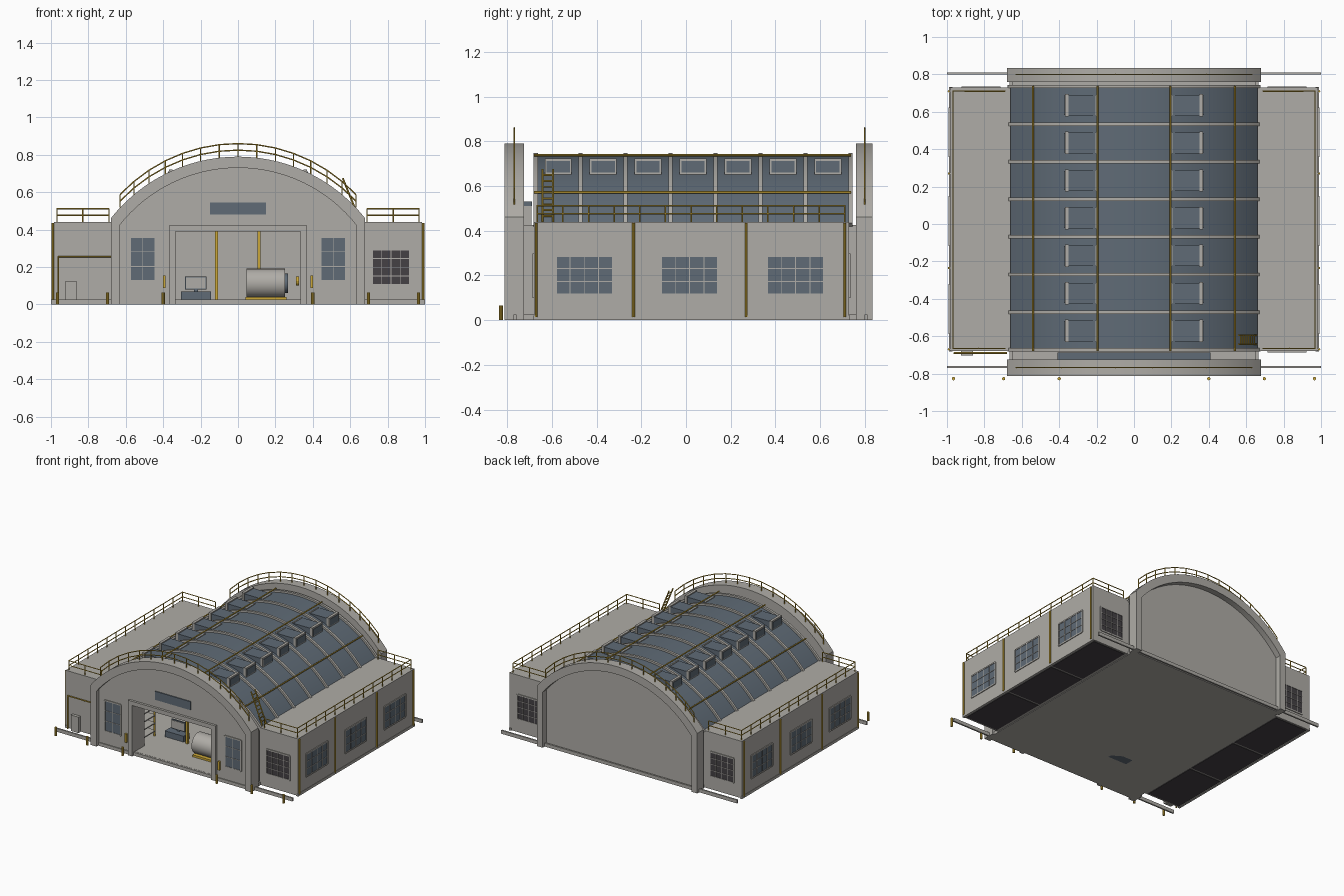
import bpy, bmesh, math
from mathutils import Vector

cube = bpy.data.objects.get("Cube")
if cube:
    bpy.data.objects.remove(cube)


def material(name, rgb):
    m = bpy.data.materials.new(name)
    m.use_nodes = True
    m.diffuse_color = (*rgb, 1)
    m.node_tree.nodes["Principled BSDF"].inputs["Base Color"].default_value = (*rgb, 1)
    return m


CONCRETE = material("concrete grey", (0.43, 0.415, 0.385))
SLATE = material("slate blue", (0.115, 0.147, 0.182))
YELLOW = material("safety yellow", (0.60, 0.39, 0.04))
DARK = material("charcoal", (0.058, 0.052, 0.058))
ROOF_R, ROOF_Z = 0.87, -0.136      # roof arc radius and centre height
ARCH_R, ARCH_Z = 0.866, -0.076     # gable arc radius and centre height
FRONT, BACK = -0.675, 0.73         # ends of the vaulted hall


class Part:
    """Collects simple solids into one object with one material."""

    def __init__(self):
        self.bm = bmesh.new()

    def box(self, x0, x1, y0, y1, z0, z1):
        vs = bmesh.ops.create_cube(self.bm, size=1)["verts"]
        for v in vs:
            v.co = ((x0 + x1) / 2 + v.co.x * (x1 - x0),
                    (y0 + y1) / 2 + v.co.y * (y1 - y0),
                    (z0 + z1) / 2 + v.co.z * (z1 - z0))
        return self

    def rod(self, a, b, r=0.004, n=6):
        a, b = Vector(a), Vector(b)
        d = b - a
        vs = bmesh.ops.create_cone(self.bm, cap_ends=True, segments=n, radius1=r,
                                   radius2=r, depth=d.length)["verts"]
        q = d.to_track_quat("Z", "Y")
        for v in vs:
            v.co = q @ v.co + (a + b) / 2
        return self

    def prism(self, profile, y0, y1):
        face = self.bm.faces.new([self.bm.verts.new((x, y0, z)) for x, z in profile])
        out = bmesh.ops.extrude_face_region(self.bm, geom=[face])["geom"]
        for v in out:
            if isinstance(v, bmesh.types.BMVert):
                v.co.y = y1
        return self

    def railing(self, feet, height):
        for p in feet:
            self.rod(p, p + Vector((0, 0, height)), 0.0035)
        for a, b in zip(feet, feet[1:]):
            for h in (height, height * 0.5):
                up = Vector((0, 0, h))
                self.rod(a + up, b + up, 0.0035)

    def done(self, name, mat, smooth=False):
        bmesh.ops.recalc_face_normals(self.bm, faces=self.bm.faces)
        mesh = bpy.data.meshes.new(name)
        self.bm.to_mesh(mesh)
        self.bm.free()
        mesh.materials.append(mat)
        ob = bpy.data.objects.new(name, mesh)
        bpy.context.collection.objects.link(ob)
        if smooth:
            bpy.ops.object.select_all(action="DESELECT")
            ob.select_set(True)
            bpy.context.view_layer.objects.active = ob
            bpy.ops.object.shade_smooth_by_angle()


def arc(r, zc, half, n=36):
    a = math.asin(half / r)
    ts = [-a + 2 * a * i / n for i in range(n + 1)]
    return [(r * math.sin(t), zc + r * math.cos(t)) for t in ts]


def outline(r, zc, half):
    return [(-half, 0)] + arc(r, zc, half) + [(half, 0)]


def roof_height(x, r=ROOF_R):
    return ROOF_Z + math.sqrt(r * r - x * x)


DOOR = [(0.335, 0), (0.335, 0.39), (-0.335, 0.39), (-0.335, 0)]

# Gable arches with recessed end walls
for name, y0, y1 in (("front_arch", -0.812, -0.725), ("back_arch", 0.76, 0.835)):
    ring = outline(ARCH_R, ARCH_Z, 0.68) + outline(0.806, ARCH_Z, 0.63)[::-1]
    Part().prism(ring, y0, y1).done(name, CONCRETE, True)
gable = outline(0.808, ARCH_Z, 0.632)
Part().prism(gable + DOOR, -0.785, -0.73).done("front_wall", CONCRETE, True)
Part().prism(gable, 0.765, 0.79).done("back_wall", CONCRETE, True)

# Hall ends, links to the gables, and floor
hall = outline(0.86, ROOF_Z, 0.65)
Part().prism(hall + DOOR, FRONT, FRONT + 0.02).done("hall_front", CONCRETE, True)
Part().prism(hall, BACK - 0.02, BACK).done("hall_back", CONCRETE, True)
link = [(-0.65, 0), (-0.65, 0.425), (0.65, 0.425), (0.65, 0)]
Part().prism(link + DOOR, -0.73, FRONT).done("front_link", CONCRETE)
Part().prism(link, BACK, 0.768).done("back_link", CONCRETE)
Part().box(-0.41, 0.41, -0.73, -0.69, 0.42, 0.51).done("door_header", CONCRETE)
Part().box(-0.41, 0.41, -0.73, -0.688, 0.51, 0.53).done("header_cap", SLATE)
Part().box(-0.665, 0.665, -0.785, 0.765, 0, 0.025).done("hall_floor", CONCRETE)

# Vaulted roof with ribs and purlin pipes
shell = arc(ROOF_R, ROOF_Z, 0.665) + arc(0.85, ROOF_Z, 0.65)[::-1]
Part().prism(shell, FRONT, BACK).done("vault_roof", SLATE, True)
ribs = Part()
rib = arc(0.884, ROOF_Z, 0.675) + arc(0.86, ROOF_Z, 0.657)[::-1]
for i in range(8):
    y = -0.672 + i * 0.201
    ribs.prism(rib, y - 0.009, y + 0.009)
ribs.done("roof_ribs", CONCRETE, True)
purlins = Part()
for x in (-0.54, -0.195, 0.195, 0.54):
    z = roof_height(x) + 0.026
    purlins.rod((x, -0.68, z), (x, 0.738, z), 0.005)
purlins.done("roof_purlins", YELLOW)

# Roof dormers, one pair in every bay
tops, frames, panes = Part(), Part(), Part()
for i in range(7):
    y = -0.5715 + i * 0.201
    for s in (-1, 1):
        tops.box(*sorted((s * 0.2, s * 0.352)), y - 0.056, y + 0.056, 0.64, 0.714)
        frames.box(*sorted((s * 0.35, s * 0.37)), y - 0.06, y + 0.06, 0.64, 0.722)
        frames.box(*sorted((s * 0.195, s * 0.205)), y - 0.056, y + 0.056, 0.69, 0.718)
        panes.box(*sorted((s * 0.366, s * 0.373)), y - 0.052, y + 0.052, 0.66, 0.711)
tops.done("dormer_tops", SLATE)
frames.done("dormer_frames", CONCRETE)
panes.done("dormer_panes", SLATE)

# Side annexes with dark bases
annex, base = Part(), Part()
for s in (-1, 1):
    annex.box(*sorted((s * 0.66, s * 0.985)), -0.68, BACK, 0.004, 0.44)
    annex.box(*sorted((s * 0.97, s * 0.988)), -0.683, BACK + 0.003, 0, 0.02)
    for i in range(3):
        y = -0.665 + i * 0.466
        base.box(*sorted((s * 0.69, s * 0.965)), y, y + 0.45, 0, 0.006)
annex.done("annexes", CONCRETE)
base.done("annex_bases", DARK)

# Windows: pane plate, surround and glazing bars
blue, dark, bars = Part(), Part(), Part()


def window(pane, axis, u, half, wall, out, z0, z1, cols, rows):
    def slab(part, u0, u1, d0, d1, za, zb):
        d = sorted((wall + out * d0, wall + out * d1))
        part.box(*((u0, u1, *d) if axis == "x" else (*d, u0, u1)), za, zb)
    slab(pane, u - half, u + half, -0.002, 0.003, z0, z1)
    for i in range(cols + 1):
        c, w = u - half + 2 * half * i / cols, 0.005 if i in (0, cols) else 0.002
        slab(bars, c - w, c + w, -0.002, 0.006, z0, z1)
    for i in range(rows + 1):
        c, w = z0 + (z1 - z0) * i / rows, 0.005 if i in (0, rows) else 0.002
        slab(bars, u - half, u + half, -0.002, 0.006, c - w, c + w)


for s in (-1, 1):
    for y in (-0.455, 0.016, 0.49):
        window(blue, "y", y, 0.128, s * 0.985, s, 0.115, 0.288, 4, 3)
    window(blue, "x", s * 0.509, 0.068, -0.785, -1, 0.125, 0.36, 2, 3)
    window(dark, "x", s * 0.818, 0.1, BACK, 1, 0.105, 0.292, 4, 4)
window(dark, "x", 0.818, 0.1, -0.68, -1, 0.105, 0.292, 4, 4)
blue.box(-0.15, 0.15, -0.792, -0.784, 0.48, 0.545)
blue.done("window_panes", SLATE)
dark.done("annex_end_panes", DARK)
bars.done("window_bars", CONCRETE)

# Door portal, plinths, annex door and ground kerbs
portal = [(-0.37, 0), (-0.37, 0.422), (0.37, 0.422), (0.37, 0)]
Part().prism(portal + DOOR, -0.803, -0.78).done("door_portal", CONCRETE)
trim = Part()
for s in (-1, 1):
    trim.box(*sorted((s * 0.37, s * 0.63)), -0.792, -0.78, 0, 0.025)
trim.box(-0.925, -0.86, -0.703, -0.68, 0, 0.122)
for y in (-0.765, 0.805):
    trim.box(-1, 1, y - 0.006, y + 0.006, 0, 0.026)
trim.done("plinths_and_kerbs", CONCRETE)

# Railings on the gables and annex roofs
rails = Part()
for y in (-0.768, 0.8):
    rails.railing([Vector((x, y, z)) for x, z in arc(ARCH_R, ARCH_Z, 0.63, 14)], 0.07)
for s in (-1, 1):
    feet = [Vector((s * 0.69, -0.665, 0.44)), Vector((s * 0.83, -0.665, 0.44))]
    feet += [Vector((s * 0.968, -0.665 + 0.1146 * i, 0.44)) for i in range(13)]
    feet += [Vector((s * 0.83, 0.71, 0.44)), Vector((s * 0.69, 0.71, 0.44))]
    rails.railing(feet, 0.072)
rails.done("railings", YELLOW)

# Roof ladder
ladder = Part()
low, high = Vector((0.655, 0, 0.44)), Vector((0.56, 0, 0.675))
for y in (-0.642, -0.595):
    ladder.rod(low + Vector((0, y, 0)), high + Vector((0, y, 0)), 0.005)
for i in range(1, 9):
    p = low.lerp(high, i / 9)
    ladder.rod((p.x, -0.642, p.z), (p.x, -0.595, p.z), 0.004)
ladder.done("roof_ladder", YELLOW)

# Downpipes, annex pipe, bollards and door lamps
pipes = Part()
for s in (-1, 1):
    for y in (-0.67, -0.235, 0.27, 0.71):
        pipes.rod((s * 0.99, y, 0.015), (s * 0.99, y, 0.435), 0.006, 8)
    for x in (0.4, 0.697, 0.965):
        pipes.rod((s * x, -0.827, 0), (s * x, -0.827, 0.065), 0.009, 10)
    pipes.box(s * 0.395 - 0.007, s * 0.395 + 0.007, -0.8, -0.784, 0.088, 0.155)
pipes.rod((-0.962, -0.69, 0), (-0.962, -0.69, 0.255), 0.005)
pipes.rod((-0.962, -0.69, 0.255), (-0.68, -0.69, 0.255), 0.005)
pipes.done("pipes_and_bollards", YELLOW)

# Interior: columns, tank, desk, screen and shelving
steel = Part()
for x in (-0.115, 0.112):
    steel.box(x - 0.009, x + 0.009, -0.46, -0.44, 0.025, 0.43)
steel.box(0.04, 0.26, -0.61, -0.49, 0.025, 0.04)
steel.rod((0.31, -0.55, 0.125), (0.325, -0.55, 0.125), 0.025, 12)
for x in (-0.45, -0.37):
    for y in (-0.66, -0.48):
        steel.box(x - 0.005, x + 0.005, y - 0.005, y + 0.005, 0.025, 0.25)
steel.done("columns_and_stands", YELLOW)
Part().rod((0.045, -0.55, 0.113), (0.25, -0.55, 0.113), 0.078, 32).done("tank", CONCRETE, True)
Part().rod((0.25, -0.55, 0.113), (0.266, -0.55, 0.113), 0.052, 24).done("tank_cap", SLATE, True)
Part().box(-0.305, -0.145, -0.45, -0.38, 0, 0.07).box(
    -0.283, -0.168, -0.404, -0.394, 0.08, 0.15).box(
    -0.235, -0.215, -0.402, -0.396, 0.07, 0.08).done("desk_and_screen", SLATE)
Part().box(-0.277, -0.174, -0.408, -0.403, 0.086, 0.144).done("screen_face", CONCRETE)
shelves = Part()
for z in (0.06, 0.12, 0.18, 0.24):
    shelves.box(-0.455, -0.365, -0.665, -0.475, z, z + 0.008)
shelves.done("shelves", CONCRETE)
